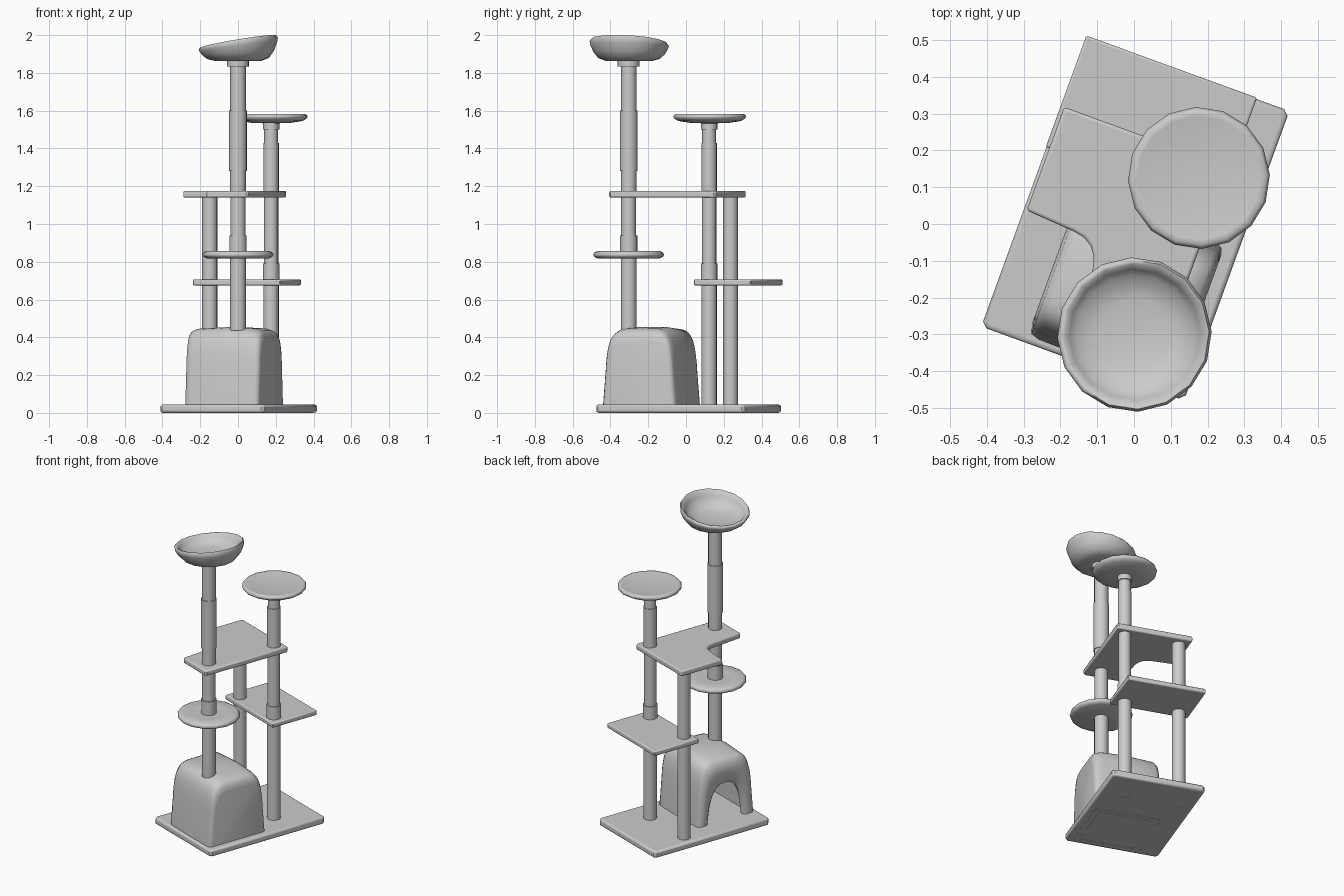
import bpy, bmesh, math

if "Cube" in bpy.data.objects:
    bpy.data.objects.remove(bpy.data.objects["Cube"])

ANG = math.radians(-20)          # whole tower is turned about z
C, S = math.cos(ANG), math.sin(ANG)


def world(u, v, z):
    return (C * u - S * v, S * u + C * v, z)


def finish(name, bm, bevel=0.0, angle=35):
    bmesh.ops.recalc_face_normals(bm, faces=bm.faces)
    me = bpy.data.meshes.new(name)
    bm.to_mesh(me)
    bm.free()
    ob = bpy.data.objects.new(name, me)
    bpy.context.collection.objects.link(ob)
    if bevel:
        m = ob.modifiers.new("bevel", 'BEVEL')
        m.width = bevel
        m.segments = 3
        m.limit_method = 'ANGLE'
        m.angle_limit = math.radians(50)
    bpy.ops.object.select_all(action='DESELECT')
    bpy.context.view_layer.objects.active = ob
    ob.select_set(True)
    bpy.ops.object.shade_smooth_by_angle(angle=math.radians(angle))
    return ob


def slab(name, outline, z0, z1, bevel):
    bm = bmesh.new()
    f = bm.faces.new([bm.verts.new(world(u, v, z0)) for u, v in outline])
    r = bmesh.ops.extrude_face_region(bm, geom=[f])
    for e in r['geom']:
        if isinstance(e, bmesh.types.BMVert):
            e.co.z = z1
    return finish(name, bm, bevel)


def rect(u0, u1, v0, v1, c=0.012):
    return [(u0 + c, v0), (u1 - c, v0), (u1, v0 + c), (u1, v1 - c),
            (u1 - c, v1), (u0 + c, v1), (u0, v1 - c), (u0, v0 + c)]


def lathe(name, profile, centre, n=16, tilt=0.0, angle=45):
    bm = bmesh.new()
    zb = profile[0][1]
    rings = []
    for r, z in profile:
        ring = []
        for i in range(1 if r == 0 else n):
            a = 2 * math.pi * i / n
            u, v = r * math.cos(a), r * math.sin(a)
            ring.append(bm.verts.new(world(
                centre[0] + u, centre[1] + v, z + tilt * u * (z - zb))))
        rings.append(ring)
    for a, b in zip(rings, rings[1:]):
        for i in range(n):
            j = (i + 1) % n
            if len(a) == 1:
                bm.faces.new((a[0], b[i], b[j]))
            elif len(b) == 1:
                bm.faces.new((a[i], a[j], b[0]))
            else:
                bm.faces.new((a[i], a[j], b[j], b[i]))
    return finish(name, bm, angle=angle)


def post(name, centre, sections):
    # stepped sleeves stacked in one lathe: (bottom z, top z, radius)
    prof = [(0, sections[0][0])]
    for z0, z1, r in sections:
        prof += [(r, z0), (r, z1)]
    lathe(name, prof + [(0, sections[-1][1])], centre)


A, B, D = (0.104, -0.285), (0.123, 0.175), (-0.221, 0.17)

# base board and square shelves
slab("base", rect(-0.295, 0.292, -0.404, 0.433, 0.015), 0, 0.044, 0.012)
slab("lower_shelf", rect(-0.297, 0.197, 0.115, 0.437, 0.004), 0.675, 0.706, 0.008)

# upper shelf with curved notch
upper = [(-0.287, 0.234), (-0.287, -0.065), (-0.145, -0.075), (-0.115, -0.081),
         (-0.09, -0.096), (-0.073, -0.12), (-0.064, -0.15), (-0.045, -0.367),
         (0.18, -0.367), (0.19, -0.357), (0.19, 0.224), (0.18, 0.234)]
slab("upper_shelf", upper, 1.14, 1.176, 0.009)

# posts
post("front_post", A, [(0.437, 0.82, 0.042), (0.82, 0.94, 0.046), (0.94, 1.16, 0.040),
                       (1.16, 1.28, 0.042), (1.28, 1.60, 0.047), (1.60, 1.835, 0.042),
                       (1.835, 1.87, 0.058)])
post("right_post", B, [(-0.001, 0.69, 0.041), (0.69, 0.79, 0.044), (0.79, 1.16, 0.038),
                       (1.16, 1.43, 0.041), (1.43, 1.50, 0.037), (1.50, 1.545, 0.044)])
post("back_post", D, [(-0.001, 1.15, 0.040)])

# round perches
lathe("high_perch", [(0, 1.532), (0.10, 1.535), (0.165, 1.545), (0.188, 1.558),
                     (0.193, 1.571), (0.184, 1.582), (0.168, 1.580), (0.12, 1.573),
                     (0, 1.570)], (B[0], B[1] + 0.003), angle=60)
lathe("low_perch", [(0, 0.817), (0.165, 0.818), (0.182, 0.826), (0.188, 0.837),
                    (0.182, 0.849), (0.168, 0.856), (0.10, 0.851), (0, 0.850)], A, angle=60)

# sloping top bowl
lathe("top_bowl", [(0, 1.863), (0.125, 1.864), (0.163, 1.876), (0.190, 1.905),
                   (0.206, 1.938), (0.210, 1.955), (0.203, 1.966), (0.192, 1.962),
                   (0.178, 1.940), (0.160, 1.912), (0.10, 1.896), (0, 1.888)],
      (A[0], A[1] + 0.003), tilt=1.7, angle=70)

# hollow house: arches from inner back, through the doorway, over the shell
bm = bmesh.new()
N, mid, floor = 24, -0.178, 0.04
stations = [  # u, half width, arch top height, squareness
    (0.215, 0.157, 0.37, 5), (-0.115, 0.157, 0.37, 5), (-0.130, 0.118, 0.250, 2.4),
    (-0.150, 0.116, 0.245, 2.4), (-0.164, 0.128, 0.265, 2.6), (-0.168, 0.155, 0.335, 3.8),
    (-0.160, 0.180, 0.393, 4.8), (-0.135, 0.187, 0.406, 5.3), (0.05, 0.190, 0.416, 5.3),
    (0.19, 0.189, 0.408, 5.3), (0.230, 0.187, 0.396, 5.3), (0.246, 0.180, 0.375, 5.3),
    (0.252, 0.165, 0.34, 5)]
arches = []
for u, hw, h, n in stations:
    pts = []
    for i in range(N + 1):
        a = math.pi * i / N
        c, s = math.cos(a), (0.0 if i in (0, N) else math.sin(a))
        v = math.copysign(hw * abs(c) ** (2 / n), c)
        z = h * s ** (2 / n)
        flare = 1.06 - 0.2 * z + 0.04 * max(0.0, 1 - z / 0.08)
        pts.append((mid + v * flare, floor + z))
    # walls run straight down through the base board
    pts = [(pts[0][0], -0.001)] + pts + [(pts[-1][0], -0.001)]
    arches.append([bm.verts.new(world(u, v, z)) for v, z in pts])
for a, b in zip(arches, arches[1:]):
    for i in range(len(a) - 1):
        bm.faces.new((a[i], a[i + 1], b[i + 1], b[i]))
# close both back walls
bm.faces.new(arches[0])
bm.faces.new(arches[-1])
finish("cat_house", bm, angle=60)
